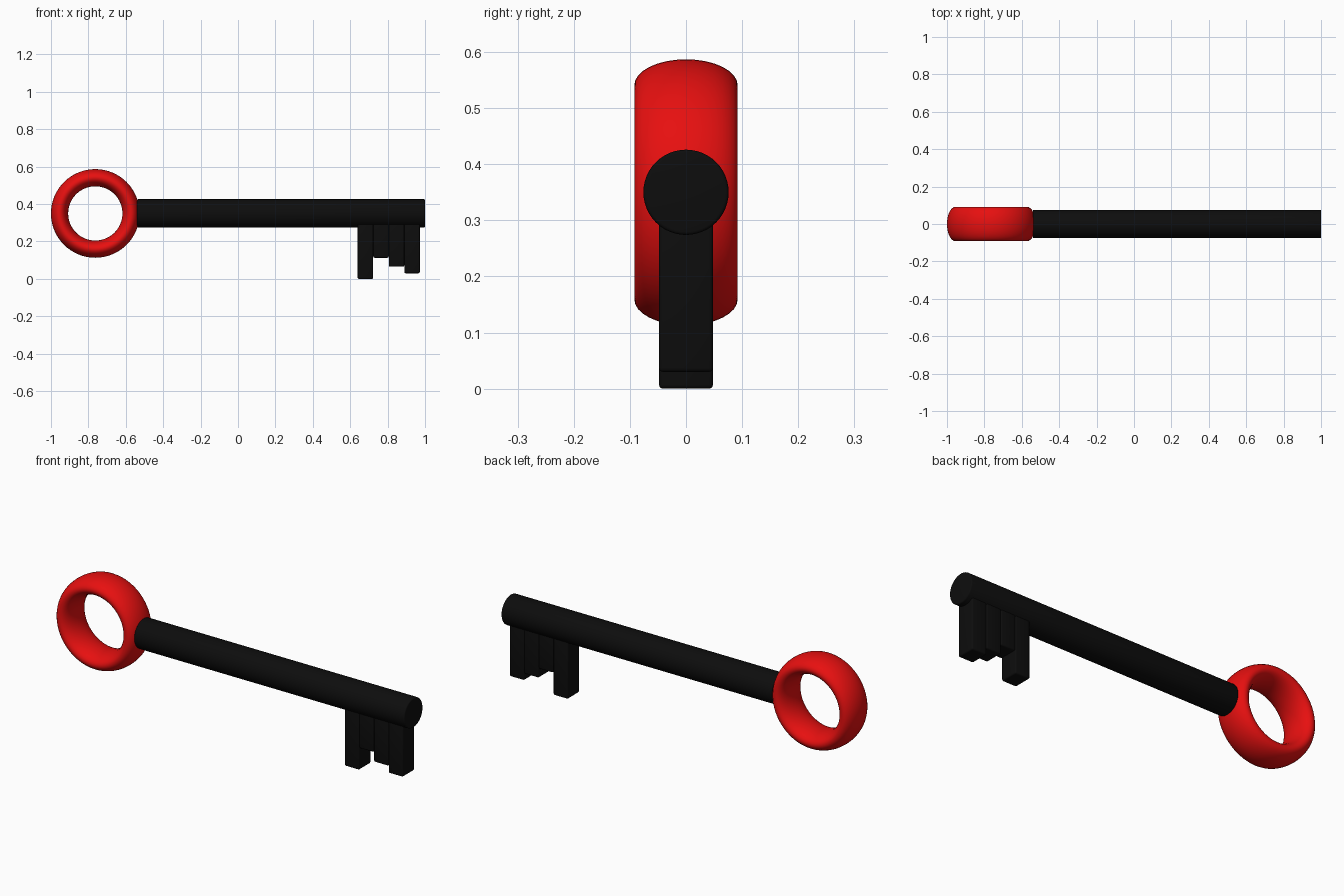
import bpy
import math

cube = bpy.data.objects.get("Cube")
if cube:
    bpy.data.objects.remove(cube, do_unlink=True)


def make_material(name, color):
    mat = bpy.data.materials.new(name)
    mat.use_nodes = True
    mat.diffuse_color = color
    mat.node_tree.nodes["Principled BSDF"].inputs["Base Color"].default_value = color
    return mat


def finish(name, mat, bevel=0.0):
    """Name the active object, colour it, round its edges and shade it."""
    obj = bpy.context.object
    obj.name = name
    obj.data.materials.append(mat)
    bpy.ops.object.transform_apply(location=False, rotation=True, scale=True)
    if bevel:
        mod = obj.modifiers.new("rounded_edges", "BEVEL")
        mod.width = bevel
        mod.segments = 3
        mod.limit_method = "ANGLE"
        mod.angle_limit = math.radians(40)
        bpy.ops.object.modifier_apply(modifier=mod.name)
    bpy.ops.object.shade_smooth_by_angle(angle=math.radians(35))
    return obj


red = make_material("red", (0.8, 0.005, 0.005, 1))
black = make_material("black", (0.004, 0.004, 0.004, 1))
AXIS_Z = 0.35

# Ring handle: a torus stretched along its axis into an oval section
bpy.ops.mesh.primitive_torus_add(
    major_radius=0.191, minor_radius=0.046, major_segments=64, minor_segments=32,
    location=(-0.763, 0, AXIS_Z), rotation=(math.pi / 2, 0, 0))
bpy.context.object.scale = (1, 1, 2)
finish("ring_handle", red)

# Round shaft
start, end = -0.54, 1.0
bpy.ops.mesh.primitive_cylinder_add(
    vertices=48, radius=0.076, depth=end - start,
    location=((start + end) / 2, 0, AXIS_Z), rotation=(0, math.pi / 2, 0))
finish("shaft", black, 0.006)

# Teeth hanging side by side below the shaft, each with its own length
tooth_width = 0.083
for i, bottom in enumerate((0.0, 0.113, 0.065, 0.03)):
    top = 0.32
    bpy.ops.mesh.primitive_cube_add(
        size=1, location=(0.64 + tooth_width * (i + 0.5), 0, (top + bottom) / 2))
    bpy.context.object.scale = (tooth_width, 0.096, top - bottom)
    finish(f"tooth_{i + 1}", black, 0.007)
